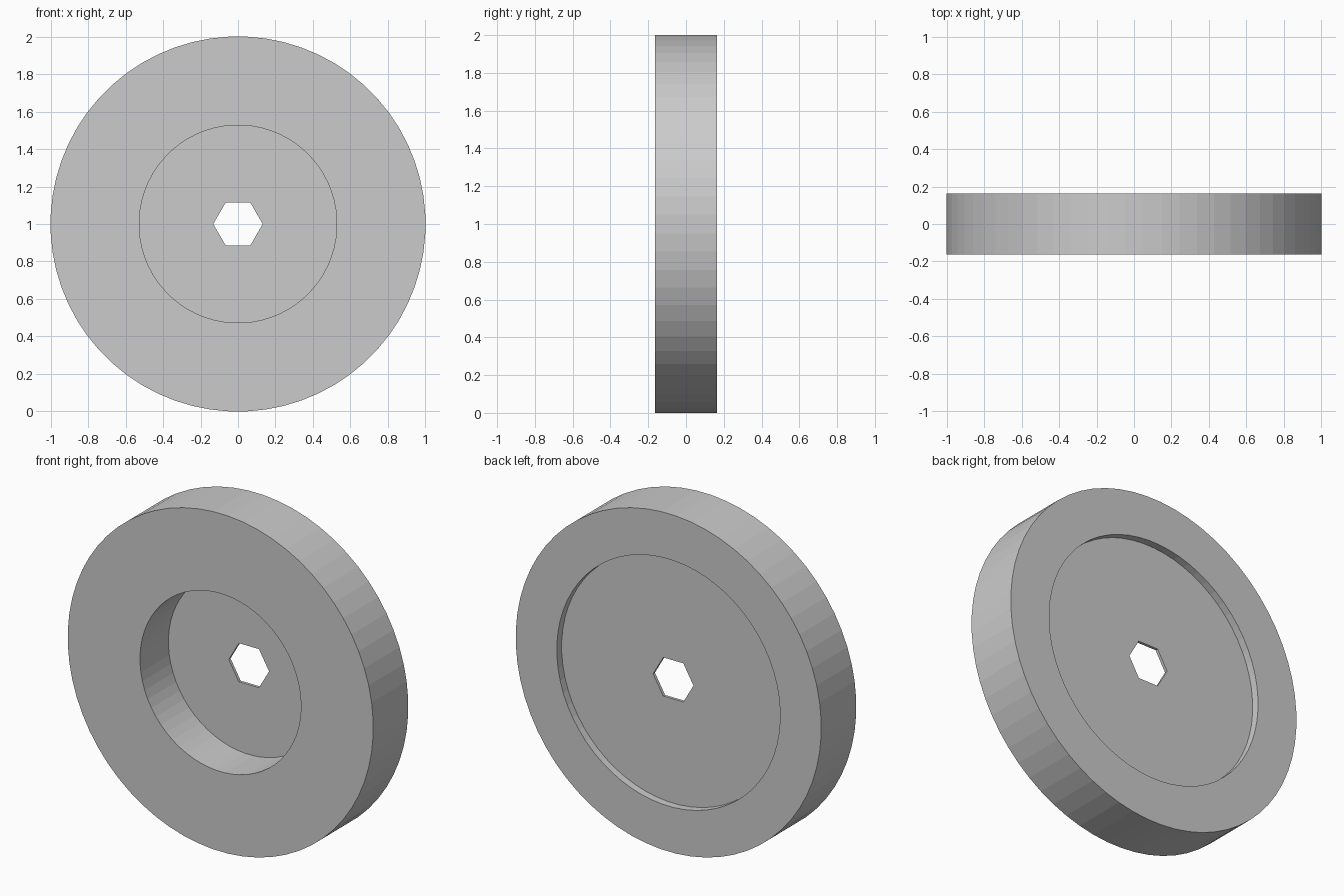
import bpy, bmesh, math

if "Cube" in bpy.data.objects:
    bpy.data.objects.remove(bpy.data.objects["Cube"])

SIDES = 64
HALF = 0.164           # half thickness of the wheel
FRONT_FLOOR = 0.102    # y of the deep front recess floor
BACK_FLOOR = 0.119     # y of the shallow back recess floor

bm = bmesh.new()


def ring(radius, y, sides=SIDES, offset=0.5):
    """Polygon in the xz plane; radius is measured to the flats when offset by half a step."""
    r = radius / math.cos(math.pi / sides) if offset else radius
    verts = []
    for i in range(sides):
        a = 2 * math.pi * (i + offset) / sides
        verts.append(bm.verts.new((r * math.cos(a), y, 1 + r * math.sin(a))))
    return verts


def skin(a, b):
    n = len(a)
    for i in range(n):
        j = (i + 1) % n
        bm.faces.new((a[i], a[j], b[j], b[i]))


def loop_edges(verts):
    n = len(verts)
    return [bm.edges.get((verts[i], verts[(i + 1) % n]))
            for i in range(n)]


# Turned body: front recess wall, front face, tread, back face, back recess wall
profile = [(0.527, FRONT_FLOOR), (0.527, -HALF), (1.0, -HALF),
           (1.0, HALF), (0.731, HALF), (0.731, BACK_FLOOR)]
rings = [ring(r, y) for r, y in profile]
for a, b in zip(rings, rings[1:]):
    skin(a, b)

# Hexagonal axle hole through the thin web
hex_front = ring(0.132, FRONT_FLOOR, 6, 0)
hex_back = ring(0.132, BACK_FLOOR, 6, 0)
skin(hex_front, hex_back)

# Recess floors around the hole
for outer, inner in ((rings[0], hex_front), (rings[-1], hex_back)):
    bmesh.ops.triangle_fill(bm, use_beauty=True, normal=(0, 1, 0),
                            edges=loop_edges(outer) + loop_edges(inner))

bmesh.ops.recalc_face_normals(bm, faces=bm.faces[:])
mesh = bpy.data.meshes.new("wheel_disc")
bm.to_mesh(mesh)
bm.free()
bpy.context.collection.objects.link(bpy.data.objects.new("wheel_disc", mesh))
